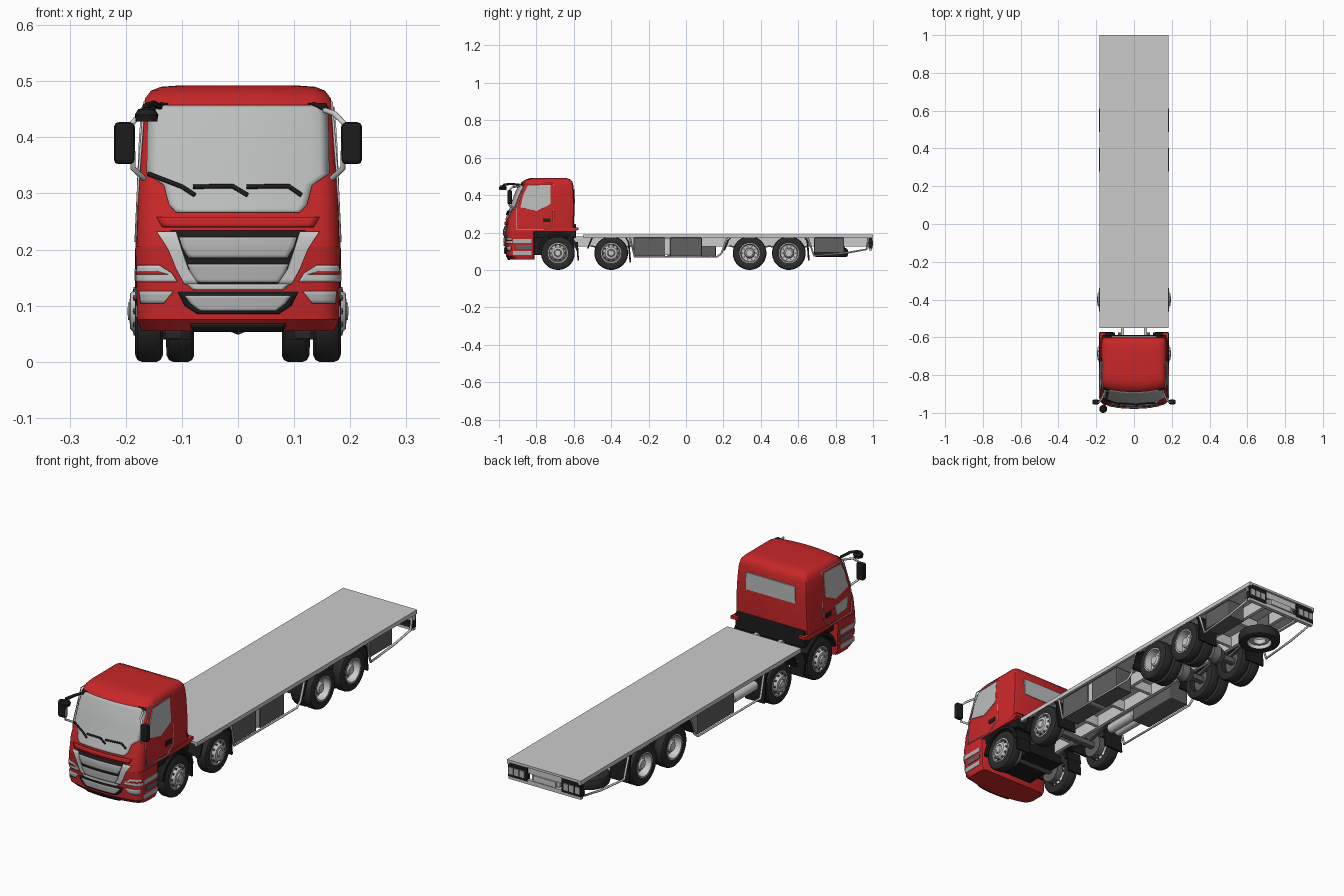
import bpy, bmesh, math
from mathutils import Vector

if "Cube" in bpy.data.objects:
    bpy.data.objects.remove(bpy.data.objects["Cube"])


def mat(name, c):
    m = bpy.data.materials.new(name)
    m.diffuse_color = (*c, 1)
    m.use_nodes = True
    m.node_tree.nodes["Principled BSDF"].inputs["Base Color"].default_value = m.diffuse_color
    return m


RED, BLACK = mat("red_paint", (.58, .02, .022)), mat("black_plastic", (.012, .012, .012))
TYRE, SILVER = mat("tyre_rubber", (.025, .025, .025)), mat("silver", (.55, .55, .55))
GLASS, LAMP = mat("glass", (.5, .51, .51)), mat("lamp", (.45, .45, .45))
DARK = mat("dark_grey", (.12, .12, .12))


def finish(name, bm, m=None, smooth=None):
    bmesh.ops.recalc_face_normals(bm, faces=bm.faces)
    me = bpy.data.meshes.new(name)
    bm.to_mesh(me)
    bm.free()
    ob = bpy.data.objects.new(name, me)
    bpy.context.collection.objects.link(ob)
    if m:
        me.materials.append(m)
    if smooth:
        bpy.ops.object.select_all(action='DESELECT')
        ob.select_set(True)
        bpy.context.view_layer.objects.active = ob
        bpy.ops.object.shade_smooth_by_angle(angle=math.radians(smooth))
    return ob


def box(name, x, y, z, m=None, bevel=0):
    bm = bmesh.new()
    bmesh.ops.create_cube(bm, size=1)
    for v in bm.verts:
        v.co = [(a + b) / 2 + c * (b - a) for (a, b), c in zip((x, y, z), v.co)]
    ob = finish(name, bm, m)
    if bevel:
        b = ob.modifiers.new("bevel", 'BEVEL')
        b.width, b.segments = bevel, 2
    return ob


def prism(name, pts, x0, x1, m=None):
    bm = bmesh.new()
    f = bm.faces.new([bm.verts.new((x0, y, z)) for y, z in pts])
    r = bmesh.ops.extrude_face_region(bm, geom=[f])
    for v in r['geom']:
        if isinstance(v, bmesh.types.BMVert):
            v.co.x = x1
    return finish(name, bm, m)


def tube(name, pts, r, m=None):
    cu = bpy.data.curves.new(name, 'CURVE')
    cu.dimensions, cu.bevel_depth, cu.bevel_resolution, cu.use_fill_caps = '3D', r, 2, True
    s = cu.splines.new('POLY')
    s.points.add(len(pts) - 1)
    for p, q in zip(s.points, pts):
        p.co = (*q, 1)
    ob = bpy.data.objects.new(name, cu)
    bpy.context.collection.objects.link(ob)
    if m:
        cu.materials.append(m)
    return ob


def lathe(name, prof, loc, m=None, axis=(1, 0, 0), side=1, segs=40):
    """Revolve (radius, offset along axis) points around the axis."""
    bm = bmesh.new()
    a = Vector(axis) * side
    u = Vector((0, 0, 1)) if axis[2] == 0 else Vector((1, 0, 0))
    vs = [bm.verts.new(u * r + a * h) for r, h in prof]
    es = [bm.edges.new(p) for p in zip(vs, vs[1:])]
    bmesh.ops.spin(bm, geom=vs + es, cent=(0, 0, 0), axis=a, angle=2 * math.pi, steps=segs)
    bmesh.ops.remove_doubles(bm, verts=bm.verts, dist=1e-5)
    ob = finish(name, bm, m, 35)
    ob.location = loc
    return ob


# Cab cross-sections: z, half width, front y, front bow, corner radius, back y
LOW = [(.055, .172, -.945, .03, .03, -.81), (.075, .18, -.963, .025, .03, -.81), (.205, .183, -.97, .022, .03, -.81)]
UP = [(.205, .181, -.97, .022, .03, -.60), (.27, .179, -.962, .022, .03, -.598), (.33, .177, -.94, .022, .03, -.596),
      (.40, .174, -.916, .022, .03, -.598), (.45, .17, -.894, .022, .03, -.602), (.47, .165, -.878, .022, .03, -.607),
      (.483, .155, -.858, .02, .03, -.617), (.49, .138, -.835, .018, .03, -.635), (.492, .11, -.80, .015, .03, -.665)]


def section(z):
    lv = LOW + UP[1:]
    for a, b in zip(lv, lv[1:]):
        if z <= b[0]:
            t = max(0, (z - a[0]) / (b[0] - a[0]))
            return [p + (q - p) * t for p, q in zip(a, b)]
    return lv[-1]


def bowed(s, x):
    _, w, yf, bow, r, _ = s
    c = min(r, max(0, abs(x) - (w - r)))
    return yf + bow * (x / w) ** 2 + r - math.sqrt(r * r - c * c)


def loft(name, levels, rb=.018):
    bm, rings = bmesh.new(), []
    for s in levels:
        z, w, yb = s[0], s[1], s[5]
        pts = [(w * math.sin(i / 16 * math.pi / 2), 0) for i in range(-16, 17)]
        pts = [(x, bowed(s, x)) for x, _ in pts]
        back = [(w, yb - rb), (w - rb * .3, yb - rb * .3), (w - rb, yb)]
        pts += back + [(-x, y) for x, y in reversed(back)]
        rings.append([bm.verts.new((x, y, z)) for x, y in pts])
    n = len(rings[0])
    for a, b in zip(rings, rings[1:]):
        for i in range(n):
            bm.faces.new((a[i], a[(i + 1) % n], b[(i + 1) % n], b[i]))
    bm.faces.new(rings[0])
    bm.faces.new(rings[-1])
    return finish(name, bm, RED, 32)


def front(name, rows, off, m, both=False):
    """Panel following the cab front; rows of (z, x0, x1) or symmetric (z, half width)."""
    rows = [r if len(r) == 3 else (r[0], -r[1], r[1]) for r in rows]
    bm, N = bmesh.new(), 20
    for s in ((1, -1) if both else (1,)):
        grid = []
        for a, b in zip(rows, rows[1:]):
            for k in range(4 if b is rows[-1] else 3):
                z, x0, x1 = [p + (q - p) * k / 3 for p, q in zip(a, b)]
                xs = [s * (x0 + (x1 - x0) * i / N) for i in range(N + 1)]
                grid.append([bm.verts.new((x, bowed(section(z), x) - off, z)) for x in xs])
        for a, b in zip(grid, grid[1:]):
            for i in range(N):
                bm.faces.new((a[i], a[i + 1], b[i + 1], b[i]))
    ob = finish(name, bm, m, 40)
    so = ob.modifiers.new("thickness", 'SOLIDIFY')
    so.thickness, so.offset = .005, 0
    return ob


def side(name, pts, s, m, off=.001):
    bm = bmesh.new()
    bm.faces.new([bm.verts.new((s * (section(z)[1] + off), y, z)) for y, z in pts])
    ob = finish(name, bm, m)
    so = ob.modifiers.new("thickness", 'SOLIDIFY')
    so.thickness, so.offset = .003, 0


# Cab shell and front fittings
loft("cab_lower", LOW)
loft("cab_upper", UP)
front("windscreen", [(.456, .15), (.44, .16), (.335, .162), (.315, .132), (.28, .123), (.266, .11)], .001, GLASS)
front("brow", [(.258, .145), (.24, .135)], .003, RED)
front("grille_back", [(.234, .12), (.2, .108), (.17, .095), (.135, .078)], .002, BLACK)
front("grille_upper_slat", [(.222, .105), (.205, .1), (.185, .088)], .006, LAMP)
front("grille_lower_slat", [(.174, .09), (.16, .085), (.141, .072)], .006, LAMP)
front("grille_surround", [(.232, .11, .145), (.2, .1, .124), (.165, .088, .11), (.138, .07, .095)], .005, SILVER, True)
front("grille_base", [(.139, .092), (.128, .08)], .006, SILVER)
front("intake_back", [(.124, .107), (.1, .095), (.085, .072)], .003, BLACK)
front("intake_mesh", [(.118, .095), (.104, .085), (.091, .068)], .006, LAMP)
front("upper_headlamp", [(.172, .14, .178), (.158, .118, .18), (.142, .108, .18)], .002, SILVER, True)
front("headlamp_bar", [(.162, .145, .18), (.156, .125, .18)], .004, RED, True)
front("lower_headlamp", [(.126, .115, .175), (.104, .132, .172)], .002, LAMP, True)
front("valance", [(.067, .085), (.055, .08)], .003, BLACK)
front("screen_corner", [(.46, .125, .155), (.45, .148, .16)], .004, BLACK, True)
for i, path in enumerate([[(-.16, .335), (-.1, .312), (-.077, .297)], [(-.08, .312), (-.01, .313), (.017, .297)],
                          [(.015, .312), (.09, .313), (.113, .297)]]):
    tube(f"wiper_{i}", [(x, bowed(section(z), x) - .007, z) for x, z in path], .004, BLACK)
box("rear_window", (-.12, .12), (-.605, -.594), (.355, .43), GLASS)
box("cab_rear_mount", (-.17, .17), (-.80, -.588), (.17, .245), BLACK, .006)
box("engine", (-.09, .09), (-.92, -.6), (.08, .21), BLACK)

# Doors, steps, arches and mirrors on both sides
for s in (1, -1):
    n = "right" if s > 0 else "left"
    side(n + "_door_glass", [(-.845, .45), (-.725, .455), (-.725, .35), (-.80, .315), (-.885, .335), (-.87, .4)], s, GLASS)
    door = [(-.865, .462), (-.71, .462), (-.708, .25), (-.76, .215), (-.905, .215), (-.905, .33), (-.865, .462)]
    tube(n + "_door_seam", [(s * section(z)[1], y, z) for y, z in door], .0022, SILVER)
    side(n + "_door_handle", [(-.765, .275), (-.725, .275), (-.725, .255), (-.765, .255)], s, BLACK)
    for z in (.08, .145):
        side(n + "_step", [(-.925, z), (-.825, z), (-.825, z + .02), (-.925, z + .02)], s, LAMP)
    side(n + "_step_gap", [(-.905, .112), (-.825, .112), (-.825, .132), (-.905, .132)], s, DARK)
    arc = [math.radians(a) for a in range(10, 171, 10)]
    prism(n + "_wheel_arch", [(-.685 + .112 * math.cos(a), .09 + .112 * math.sin(a)) for a in arc] +
          [(-.685 + .098 * math.cos(a), .09 + .098 * math.sin(a)) for a in reversed(arc)], s * .1, s * .184, BLACK)
    prism(n + "_arch_trim", [(-.80, .205), (-.6, .205), (-.575, .215), (-.575, .228), (-.80, .22)], s * .15, s * .183, RED)
    prism(n + "_cab_flap", [(-.588, .15), (-.578, .15), (-.572, .05), (-.58, .05)], s * .11, s * .18, BLACK)
    box(n + "_mirror", sorted((s * .184, s * .221)), (-.955, -.93), (.352, .427), BLACK, .008)
    tube(n + "_mirror_arm", [(s * .155, -.89, .448), (s * .172, -.93, .442), (s * .189, -.945, .425),
                             (s * .187, -.945, .345), (s * .168, -.915, .327)], .005, SILVER)
side("left_lower_door_glass", [(-.88, .295), (-.79, .285), (-.80, .24), (-.87, .245)], -1, GLASS)
tube("front_view_mirror_arm", [(-.14, -.89, .455), (-.15, -.94, .46), (-.165, -.975, .455)], .006, BLACK)
lathe("front_view_mirror", [(0, .014), (.015, .01), (.021, 0), (.019, -.012), (0, -.012)], (-.163, -.979, .44), BLACK, (0, 0, 1), segs=24)

# Flat deck and chassis frame
box("deck", (-.182, .182), (-.55, 1.0), (.18, .19))
for s in (1, -1):
    X = lambda a, b: sorted((s * a, s * b))
    box("frame_rail", X(.052, .068), (-.9, .985), (.125, .18))
    box("deck_edge_rail", X(.17, .182), (-.55, 1.0), (.172, .182))
for i in range(9):
    y = -.5 + i * .18
    box("frame_crossmember", (-.055, .055), (y, y + .015), (.13, .175))

# Wheels: (radius, offset from the outer tyre face at x=.184)
TP = [(.052, -.004), (.062, 0), (.079, -.001), (.087, -.005), (.09, -.012), (.09, -.04), (.087, -.046), (.079, -.05), (.055, -.048), (.052, -.004)]
STEER = [(.052, -.025), (.054, -.002), (.049, -.001), (.045, -.012), (.038, .001), (.032, .008), (.021, .009), (.019, .005), (.015, .012), (0, .013)]
DRIVE = [(.052, -.045), (.054, -.002), (.049, -.002), (.044, -.034), (.028, -.036), (.025, -.016), (.018, -.01), (0, -.01)]
for y, dual in ((-.685, 0), (-.40, 0), (.34, 1), (.55, 1)):
    box("axle", (-.13, .13), (y - .014, y + .014), (.076, .104), DARK, .006)
    if dual:
        lathe("differential", [(0, -.04), (.03, -.03), (.042, 0), (.03, .03), (0, .04)], (0, y, .09), DARK, segs=24)
    for s in (1, -1):
        lathe("tyre", TP, (s * .184, y, .09), TYRE, side=s)
        lathe("rim", DRIVE if dual else STEER, (s * .184, y, .09), SILVER, side=s)
        if dual:
            lathe("inner_tyre", TP, (s * .128, y, .09), TYRE, side=s)
        lathe("brake_drum", [(0, 0), (.05, 0), (.05, .03), (0, .03)], (s * .1, y, .09), DARK, side=s, segs=24)
        for k in range(10):
            a = k * math.pi / 5
            h, r = (-.034, .036) if dual else (.001, .0405)
            lathe("rim_hole", [(0, .002), (.0045, .001), (.0045, -.006)],
                  (s * (.184 + h), y + r * math.cos(a), .09 + r * math.sin(a)), DARK, side=s, segs=8)
        prism("leaf_spring", [(y - .11, .125), (y, .098), (y + .11, .125), (y + .11, .132), (y, .112), (y - .11, .132)], s * .07, s * .085, DARK)

# Mud flaps, side guards and light clusters
FLAPS = [[(-.53, .115), (-.505, .175), (-.48, .187)], [(-.335, .187), (-.312, .15), (-.302, .04)],
         [(.2, .105), (.222, .16), (.25, .187)], [(.625, .187), (.645, .15), (.652, .05)]]
for s in (1, -1):
    for f in FLAPS:
        prism("mud_flap", f + [(y + .009, z) for y, z in reversed(f)], s * .085, s * .18, BLACK)
    tube("side_guard", [(s * .174, -.3, .175), (s * .174, -.275, .07), (s * .174, .165, .07), (s * .174, .19, .09), (s * .174, .22, .175)], .005)
    tube("rear_guard", [(s * .174, .65, .175), (s * .174, .685, .075), (s * .174, .85, .09), (s * .174, .965, .11), (s * .174, .975, .175)], .005)
    box("lamp_housing", sorted((s * .085, s * .18)), (.975, .996), (.115, .182), BLACK)
    for k in range(3):
        box("tail_lamp", sorted((s * (.097 + k * .028), s * (.119 + k * .028))), (.99, 1.0), (.128, .158), LAMP)
box("rear_beam", (-.18, .18), (.97, .99), (.15, .182))
box("rear_bumper_bar", (-.178, .178), (.978, .994), (.103, .122), SILVER)
box("number_plate_panel", (-.055, .055), (.985, .996), (.125, .15), SILVER)

# Storage boxes, fuel tank, air cylinders, spare wheel
box("tool_box_front", (.085, .17), (-.28, -.112), (.072, .172), DARK, .004)
box("tool_box_mid", (.085, .17), (-.085, .085), (.072, .172), DARK, .004)
box("box_bracket", (.08, .165), (-.112, -.085), (.08, .17))
box("tool_box_rear", (.085, .17), (.685, .845), (.092, .172), DARK, .004)
box("fuel_tank", (-.17, -.075), (-.1, .16), (.072, .172), DARK, .006)
for x, z in ((-.142, .12), (-.1, .12)):
    lathe("air_cylinder", [(0, -.09), (.016, -.087), (.021, -.08), (.021, .08), (.016, .087), (0, .09)], (x, -.195, z), SILVER, (0, 1, 0), segs=24)
lathe("spare_tyre", TP, (-.06, .775, .118), TYRE, (0, 0, 1))
lathe("spare_rim", DRIVE, (-.06, .775, .118), SILVER, (0, 0, 1))
box("spare_hanger", (-.07, -.05), (.70, .85), (.11, .18), DARK)
